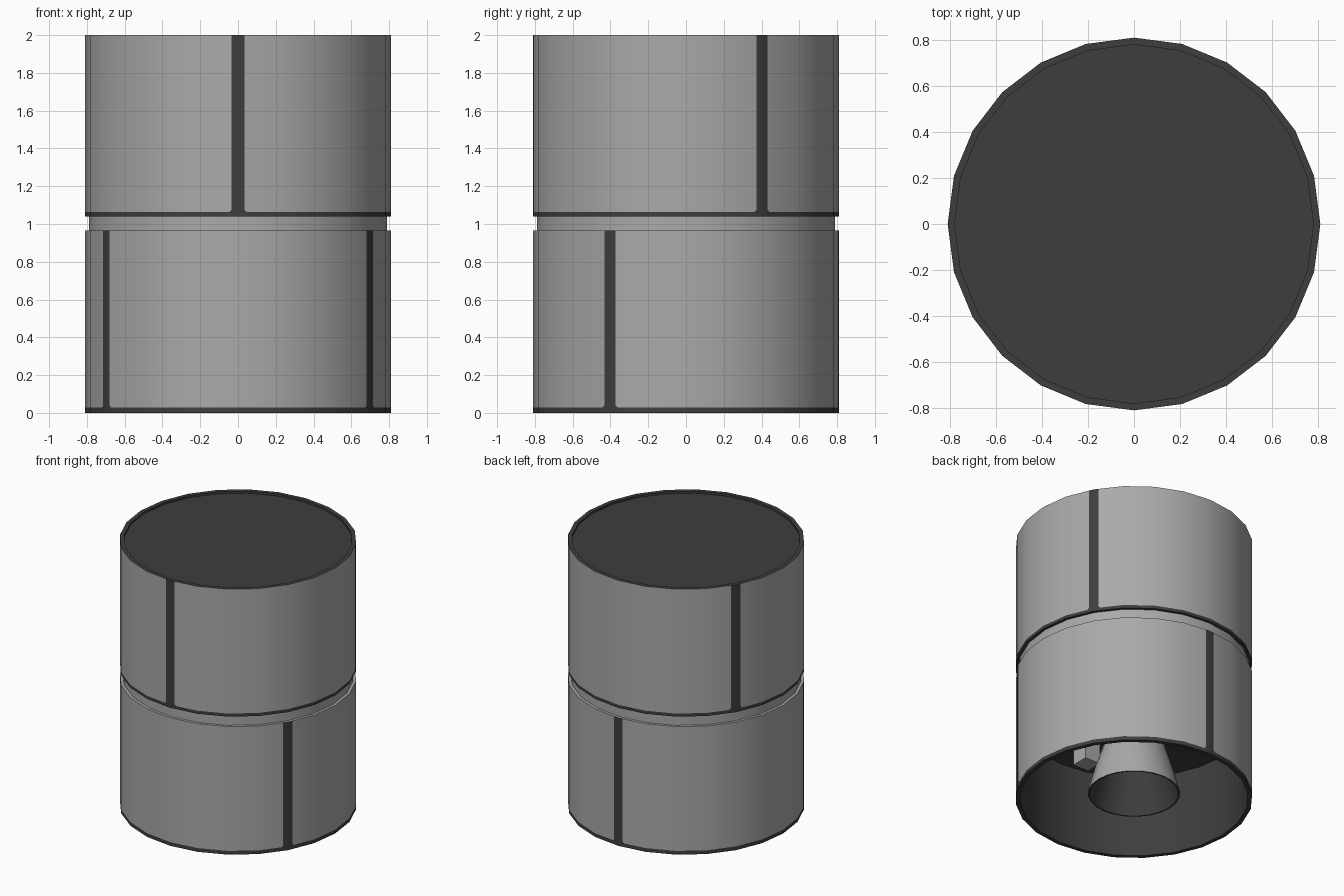
import bpy, bmesh, math
from mathutils import Vector

if "Cube" in bpy.data.objects:
    bpy.data.objects.remove(bpy.data.objects["Cube"])

N, R, RI = 24, 0.81, 0.78


def material(name, v):
    m = bpy.data.materials.new(name)
    m.diffuse_color = (v, v, v, 1)
    m.use_nodes = True
    m.node_tree.nodes["Principled BSDF"].inputs["Base Color"].default_value = m.diffuse_color
    return m


LIGHT = material("light grey", 0.40)
DARK = material("dark grey", 0.048)


def finish(name, bm, mats=(LIGHT, DARK)):
    bmesh.ops.remove_doubles(bm, verts=bm.verts, dist=1e-5)
    me = bpy.data.meshes.new(name)
    bm.to_mesh(me)
    bm.free()
    for m in mats:
        me.materials.append(m)
    ob = bpy.data.objects.new(name, me)
    bpy.context.collection.objects.link(ob)
    bpy.ops.object.select_all(action='DESELECT')
    bpy.context.view_layer.objects.active = ob
    ob.select_set(True)
    bpy.ops.object.shade_smooth_by_angle(angle=math.radians(30))
    return ob


def corner(i, r):
    a = math.tau * i / N
    return Vector((r * math.cos(a), r * math.sin(a), 0))


def ring(bm, r, z, stripes, hw):
    """24-sided ring with extra points either side of each stripe corner."""
    out = []
    for i in range(N):
        p = corner(i, r)
        pts = [p]
        if i in stripes:
            pts = [p + (corner(i - 1, r) - p).normalized() * hw, p,
                   p + (corner(i + 1, r) - p).normalized() * hw]
        out += [bm.verts.new((q.x, q.y, z)) for q in pts]
    return out


def stripe_flags(stripes):
    flags = []
    for i in range(N):
        flags += [True, True, False] if i in stripes else [False]
    return flags


def shell(name, z0, z1, stripes, levels):
    """levels: (radius, z, stripe half width, colour of band up to next level)."""
    bm = bmesh.new()
    rings = [ring(bm, r, z, stripes, hw) for r, z, hw, c in levels]
    flags = stripe_flags(stripes)
    n = len(flags)
    for k in range(len(rings) - 1):
        colour = levels[k][3]
        for j in range(n):
            a, b = rings[k], rings[k + 1]
            f = bm.faces.new((a[j], a[(j + 1) % n], b[(j + 1) % n], b[j]))
            f.material_index = 1 if colour == "dark" or (colour == "striped" and flags[j]) else 0
    for end in (list(reversed(rings[0])), rings[-1]):
        bm.faces.new(end).material_index = 1
    return finish(name, bm)


W, F = 0.035, 0.047   # stripe half width, flared foot
# lower casing: open below, with dark inside and ceiling
shell("lower_casing", 0, 0.965, (6, 14, 22), [
    (RI, 0.62, W, "dark"), (RI, 0, W, "dark"), (R, 0, F, "dark"),
    (R, 0.028, F, "striped"), (R, 0.04, W, "striped"), (R, 0.965, W, "light"),
    (RI, 0.965, W, "light")])
# upper casing: recessed dark lid on top
shell("upper_casing", 1.04, 2, (2, 10, 18), [
    (RI, 1.04, W, "dark"), (R, 1.04, F, "dark"), (R, 1.063, F, "striped"),
    (R, 1.075, W, "striped"), (R, 2, W, "dark"), (RI, 2, W, "dark"),
    (RI, 1.985, W, "dark")])

# neck between the casings
bm = bmesh.new()
a, b = ring(bm, 0.79, 0.95, (), 0), ring(bm, 0.79, 1.05, (), 0)
for j in range(N):
    k = (j + 1) % N
    bm.faces.new((a[j], a[k], b[k], b[j]))
finish("neck", bm, (LIGHT,))

# engine nozzle: light outside, dark inside
bm = bmesh.new()
profile = [(0.10, 0.62), (0.16, 0.52), (0.22, 0.38), (0.27, 0.22), (0.315, 0.04),
           (0.305, 0.04), (0.255, 0.22), (0.205, 0.38), (0.14, 0.52)]
rings = [ring(bm, r, z, (), 0) for r, z in profile]
for s in range(len(rings) - 1):
    for j in range(N):
        k = (j + 1) % N
        f = bm.faces.new((rings[s + 1][j], rings[s + 1][k], rings[s][k], rings[s][j]))
        f.material_index = int(s >= 4)
bm.faces.new(list(reversed(rings[-1]))).material_index = 1
finish("engine_nozzle", bm)

# small pump beside the nozzle
bm = bmesh.new()
bmesh.ops.create_cube(bm, size=1)
for v in bm.verts:
    v.co = Vector((0.06 + v.co.x * 0.13, -0.43 + v.co.y * 0.13, 0.53 + v.co.z * 0.18))
finish("engine_pump", bm, (LIGHT,))
